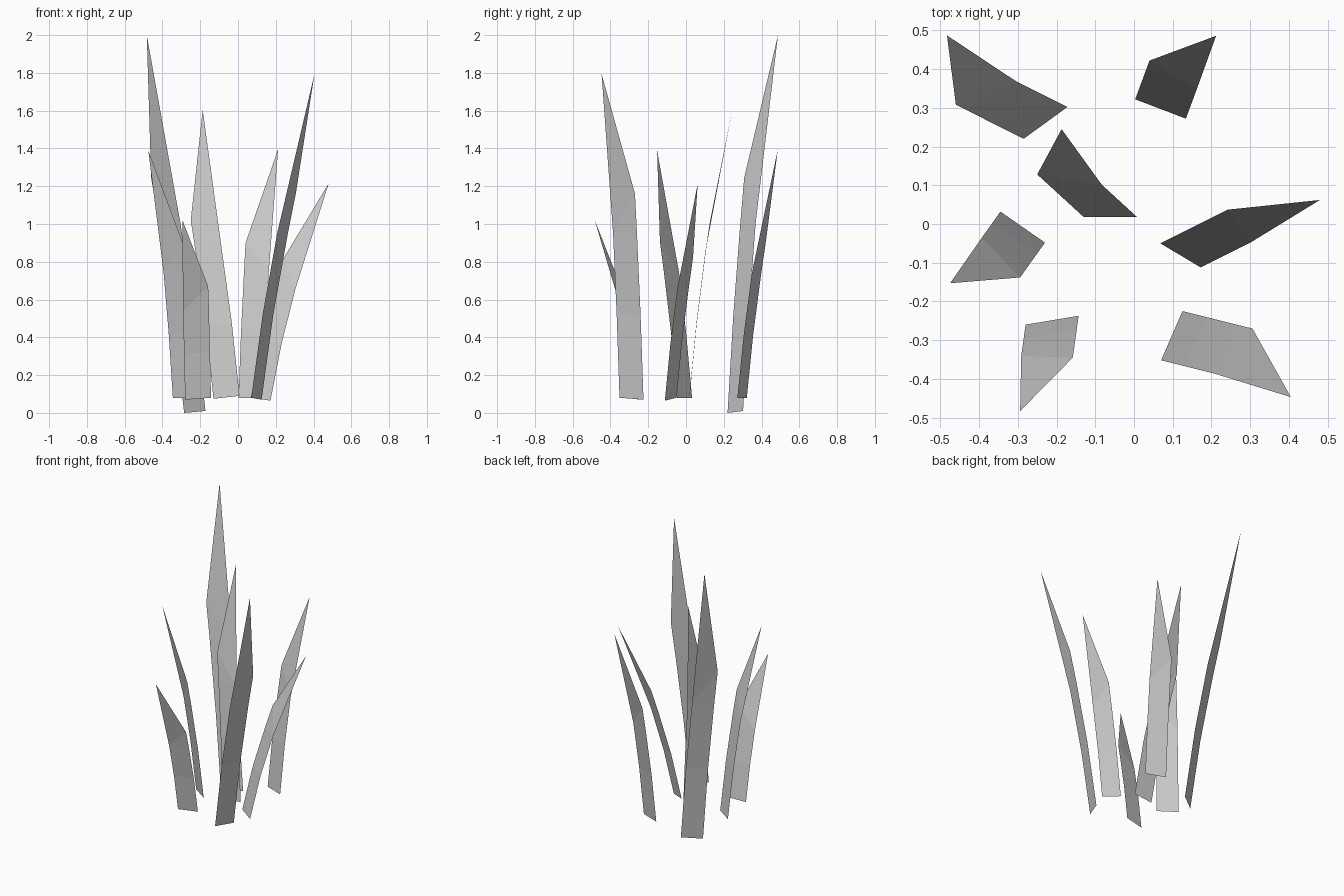
import bpy
from mathutils import Vector

if "Cube" in bpy.data.objects:
    bpy.data.objects.remove(bpy.data.objects["Cube"])

# Each blade: base on the shoulder side, base on the other side, shoulder, tip
BLADES = {
    "tall_back_blade": ((-.285, .22, 0), (-.172, .302, .01), (-.46, .308, 1.245), (-.483, .487, 2.0)),
    "centre_blade": ((-.13, .018, .075), (.008, .018, .09), (-.25, .128, 1.02), (-.187, .245, 1.605)),
    "front_right_blade": ((.125, -.225, .07), (.07, -.352, .08), (.306, -.27, 1.16), (.405, -.447, 1.795)),
    "back_right_blade": ((.003, .322, .08), (.134, .272, .08), (.04, .422, .90), (.212, .486, 1.395)),
    "right_blade": ((.068, -.05, .08), (.172, -.112, .065), (.242, .037, .82), (.48, .062, 1.215)),
    "left_blade": ((-.23, -.048, .08), (-.345, .032, .08), (-.294, -.138, .905), (-.475, -.153, 1.39)),
    "front_left_blade": ((-.143, -.237, .08), (-.28, -.26, .07), (-.158, -.345, .67), (-.294, -.483, 1.02)),
}


def blade(name, base, other, shoulder, tip):
    """Flat leaf: a constant-width bent strip ending in a lopsided point."""
    base, other, shoulder, tip = map(Vector, (base, other, shoulder, tip))
    across, rise = other - base, shoulder - base
    verts = []
    # strip rows lean outward progressively
    for lean, height in ((0, 0), (.34, .41), (.76, .80)):
        p = base + Vector((rise.x * lean, rise.y * lean, rise.z * height))
        verts += [p, p + across]
    verts += [shoulder, tip]
    faces = [(0, 1, 3, 2), (2, 3, 5, 4), (4, 5, 6), (6, 5, 7)]
    mesh = bpy.data.meshes.new(name)
    mesh.from_pydata(verts, [], faces)
    mesh.update()
    bpy.context.collection.objects.link(bpy.data.objects.new(name, mesh))


for name, points in BLADES.items():
    blade(name, *points)
